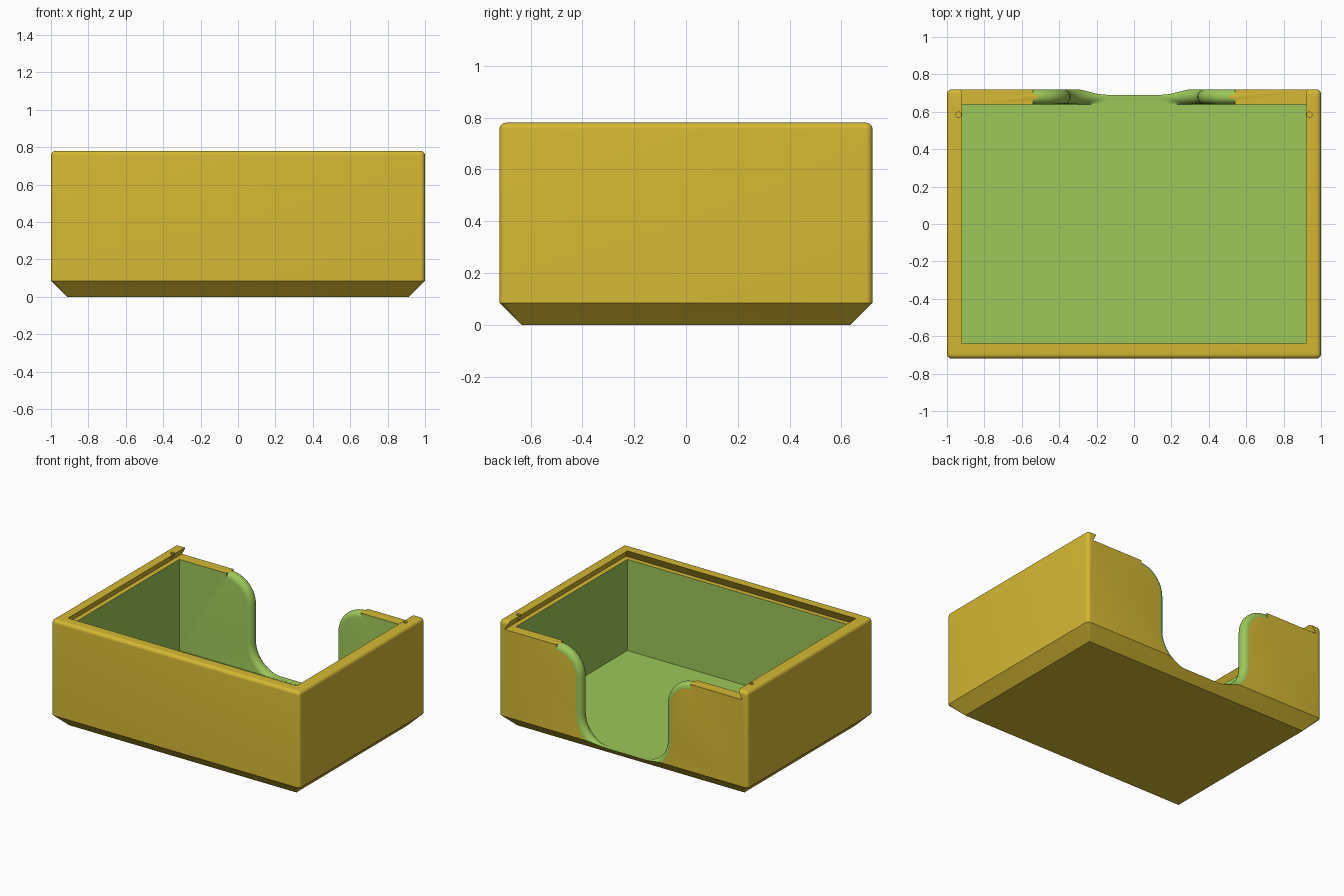
import bpy, bmesh
from math import sin, cos, pi

cube = bpy.data.objects.get("Cube")
if cube:
    bpy.data.objects.remove(cube, do_unlink=True)

# Main sizes
HX, HY, TOP = 1.0, 0.72, 0.78
WALL, CHAMFER, ROUND = 0.08, 0.085, 0.025
FLOOR, LEDGE = 0.055, 0.718
IX, IY = HX - WALL, HY - WALL


def make_material(name, color):
    m = bpy.data.materials.new(name)
    m.use_nodes = True
    m.diffuse_color = color
    m.node_tree.nodes["Principled BSDF"].inputs["Base Color"].default_value = color
    return m


MATERIALS = [make_material("golden_yellow", (0.66, 0.48, 0.033, 1)),
             make_material("leaf_green", (0.333, 0.573, 0.1, 1))]


def loft(name, rings, slot):
    """Closed solid through rings of equal point count."""
    bm = bmesh.new()
    loops = [[bm.verts.new(p) for p in ring] for ring in rings]
    n = len(loops[0])
    for a, b in zip(loops, loops[1:]):
        for i in range(n):
            j = (i + 1) % n
            bm.faces.new((a[i], a[j], b[j], b[i]))
    bm.faces.new(loops[0])
    bm.faces.new(loops[-1])
    bmesh.ops.recalc_face_normals(bm, faces=bm.faces)
    for f in bm.faces:
        f.material_index = slot
    me = bpy.data.meshes.new(name)
    bm.to_mesh(me)
    bm.free()
    for m in MATERIALS:
        me.materials.append(m)
    ob = bpy.data.objects.new(name, me)
    bpy.context.collection.objects.link(ob)
    return ob


def rounded_rect(hx, hy, r, z, seg=6):
    pts = []
    for k, (sx, sy) in enumerate(((1, 1), (-1, 1), (-1, -1), (1, -1))):
        for i in range(seg + 1):
            a = (k + i / seg) * pi / 2
            pts.append((sx * (hx - r) + r * cos(a), sy * (hy - r) + r * sin(a), z))
    return pts


def rect(x, y0, y1, z):
    return [(x, y0, z), (x, y1, z), (-x, y1, z), (-x, y0, z)]


# Outer box: chamfered foot, rounded corners and top rim
rings = [rounded_rect(HX - CHAMFER, HY - CHAMFER, 0.002, 0),
         rounded_rect(HX, HY, ROUND, CHAMFER)]
for i in range(7):
    a = i / 6 * pi / 2
    inset = ROUND * (1 - cos(a))
    rings.append(rounded_rect(HX - inset, HY - inset, max(ROUND - inset, 0.002),
                              TOP - ROUND + ROUND * sin(a)))
box = loft("box", rings, 0)

# Green inner cavity
cavity = loft("cavity_cutter", [rect(IX, -IY, IY, z) for z in (FLOOR, LEDGE + 0.02)], 1)

# Dovetail lid slot, open through the back
UNDERCUT = 0.035
rings = []
for z in (LEDGE, TOP + 0.02):
    g = UNDERCUT * (TOP - z) / (TOP - LEDGE)
    rings.append(rect(IX + g, -IY - g, HY + 0.1, z))
lid_slot = loft("lid_slot_cutter", rings, 0)


# Finger notch in the back wall, its edge rounded across the wall thickness
def notch_ring(y, d):
    R, low, high, seg = 0.2, 0.14, 0.54, 12
    half = []
    for i in range(seg + 1):
        a = -pi / 2 + i / seg * pi / 2
        half.append((low + (R + d) * cos(a), FLOOR + 0.002 + R + (R + d) * sin(a)))
    for i in range(seg + 1):
        a = pi - i / seg * pi / 2
        half.append((high + (R - d) * cos(a), LEDGE + 0.003 - R + (R - d) * sin(a)))
    half.append((high, 1.0))
    if y < HY - WALL / 2:
        half = [(x, max(z, FLOOR + 0.0005)) for x, z in half]
    return [(x, y, z) for x, z in half] + [(-x, y, z) for x, z in reversed(half)]


r, mid = WALL / 2, HY - WALL / 2
rings = [notch_ring(IY - 0.02, r)]
for i in range(13):
    a = i / 12 * pi
    rings.append(notch_ring(mid - r * cos(a), r * (1 - sin(a))))
rings.append(notch_ring(HY + 0.05, r))
notch = loft("notch_cutter", rings, 1)

# Small lid catch holes in the side rails
catches = []
for side in (-1, 1):
    catches.append(loft("catch_cutter", [
        [(side * 0.938 + 0.014 * cos(k * pi / 6), 0.585 + 0.014 * sin(k * pi / 6), z)
         for k in range(12)] for z in (LEDGE + 0.004, TOP + 0.03)], 0))

# Cut everything out of the box
bpy.context.view_layer.objects.active = box
for cutter in [cavity, lid_slot, notch] + catches:
    mod = box.modifiers.new(cutter.name, 'BOOLEAN')
    mod.operation = 'DIFFERENCE'
    mod.solver = 'EXACT'
    mod.object = cutter
    bpy.ops.object.modifier_apply(modifier=mod.name)
    bpy.data.objects.remove(cutter, do_unlink=True)

bpy.ops.object.select_all(action='DESELECT')
box.select_set(True)
bpy.ops.object.shade_smooth_by_angle(angle=pi / 6)
